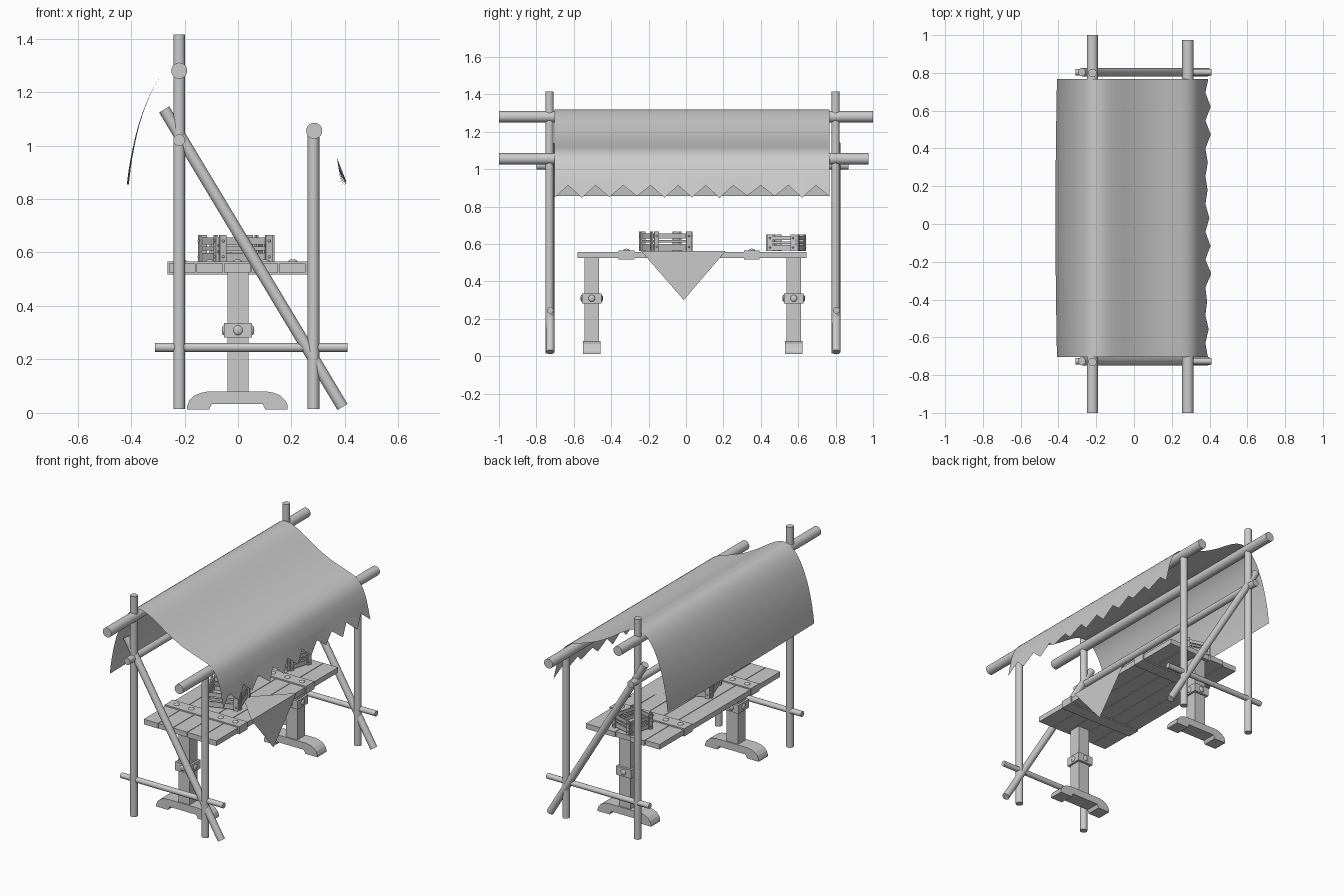
import bpy, bmesh, math, random
from mathutils import Vector, Matrix

if "Cube" in bpy.data.objects:
    bpy.data.objects.remove(bpy.data.objects["Cube"])

random.seed(4)
mat = bpy.data.materials.new("plain grey")
mat.diffuse_color = (0.6, 0.6, 0.6, 1)
mat.use_nodes = True
mat.node_tree.nodes["Principled BSDF"].inputs["Base Color"].default_value = mat.diffuse_color


def finish(name, bm, smooth=False, normals=True):
    if normals:
        bmesh.ops.recalc_face_normals(bm, faces=bm.faces)
    me = bpy.data.meshes.new(name)
    bm.to_mesh(me)
    bm.free()
    me.materials.append(mat)
    ob = bpy.data.objects.new(name, me)
    bpy.context.collection.objects.link(ob)
    if smooth:
        bpy.context.view_layer.objects.active = ob
        ob.select_set(True)
        bpy.ops.object.shade_smooth_by_angle(angle=math.radians(40))
        ob.select_set(False)
    return ob


def add_box(bm, x0, x1, y0, y1, z0, z1, m=Matrix()):
    c = Vector(((x0 + x1) / 2, (y0 + y1) / 2, (z0 + z1) / 2))
    s = Matrix.Diagonal((x1 - x0, y1 - y0, z1 - z0, 1))
    bmesh.ops.create_cube(bm, size=1, matrix=m @ Matrix.Translation(c) @ s)


def pole(name, a, b, r):
    a, b = Vector(a), Vector(b)
    d = b - a
    bm = bmesh.new()
    m = Matrix.Translation((a + b) / 2) @ d.to_track_quat('Z', 'Y').to_matrix().to_4x4()
    bmesh.ops.create_cone(bm, cap_ends=True, segments=20, radius1=r, radius2=r,
                          depth=d.length, matrix=m)
    return finish(name, bm, True)


def add_stud(bm, p, r, flat):
    # flattened ball, flat gives the scale on each axis
    m = Matrix.Translation(p) @ Matrix.Diagonal((*flat, 1))
    bmesh.ops.create_uvsphere(bm, u_segments=14, v_segments=8, radius=r, matrix=m)


# frame: posts, cross bars and diagonal braces at both ends
for side, y in (("front", -0.73), ("back", 0.80)):
    pole(side + "_tall_post", (-0.22, y, 0.015), (-0.22, y, 1.415), 0.022)
    pole(side + "_short_post", (0.282, y, 0.015), (0.282, y, 1.06), 0.022)
    pole(side + "_cross_bar", (-0.31, y + 0.004, 0.245), (0.41, y + 0.004, 0.245), 0.017)
    pole(side + "_diagonal_brace", (-0.276, y + 0.004, 1.135), (0.391, y + 0.004, 0.022), 0.022)

# long poles carrying the awning
pole("ridge_pole", (-0.22, -1, 1.28), (-0.22, 1, 1.28), 0.03)
pole("eave_pole", (0.285, -1, 1.055), (0.285, 0.975, 1.055), 0.03)
pole("rear_tie_pole", (-0.22, -0.80, 1.02), (-0.22, 0.87, 1.02), 0.022)

# awning sheet: smooth profile swept along y with a toothed hem
pts = [(-0.412, 0.855), (-0.40, 0.95), (-0.372, 1.08), (-0.33, 1.195), (-0.285, 1.27),
       (-0.235, 1.312), (-0.19, 1.318), (-0.14, 1.302), (-0.08, 1.267), (0, 1.215),
       (0.1, 1.163), (0.2, 1.127), (0.28, 1.098), (0.325, 1.058), (0.352, 1.0), (0.366, 0.955)]
prof = []
for i in range(len(pts) - 1):
    p = [Vector(pts[max(0, min(len(pts) - 1, i + k))]) for k in (-1, 0, 1, 2)]
    for j in range(3):
        t = j / 3
        prof.append(0.5 * (2 * p[1] + (p[2] - p[0]) * t
                           + (2 * p[0] - 5 * p[1] + 4 * p[2] - p[3]) * t * t
                           + (3 * p[1] - p[0] - 3 * p[2] + p[3]) * t ** 3))
prof.append(Vector(pts[-1]))
bm = bmesh.new()
cols = []
N = 20
for k in range(N + 1):
    y = -0.704 + 1.472 * k / N
    bulge = -0.008 * math.sin(math.pi * k / N)
    col = []
    for v in prof:
        w = max(0, min(1, (1.25 - v.y) / 0.4)) if v.x < -0.25 else 0
        col.append(bm.verts.new((v.x + 0.004 + bulge * w, y, v.y)))
    if k % 2:
        col.append(bm.verts.new((0.378, y, 0.913)))
    else:
        col.append(bm.verts.new((0.395 + random.uniform(-0.01, 0.016), y,
                                 0.85 + random.uniform(-0.006, 0.008))))
    cols.append(col)
for a, b in zip(cols, cols[1:]):
    for i in range(len(a) - 1):
        bm.faces.new((a[i], a[i + 1], b[i + 1], b[i]))
finish("awning", bm, True)

# table top: five planks
bm = bmesh.new()
for i in range(5):
    x = -0.259 + i * 0.1032
    add_box(bm, x, x + 0.0995, -0.585 + random.uniform(0, 0.012),
            0.645 - random.uniform(0, 0.012), 0.525, 0.558)
finish("table_planks", bm)

# straps around the planks with a stud on each plank
for name, y in (("front", -0.318), ("back", 0.352)):
    bm = bmesh.new()
    add_box(bm, -0.263, 0.261, y - 0.042, y + 0.042, 0.518, 0.566)
    finish(name + "_strap", bm)
    bm = bmesh.new()
    for i in range(5):
        add_stud(bm, (-0.208 + i * 0.1032, y, 0.566), 0.017, (1, 1, 0.5))
    finish(name + "_strap_studs", bm, True)

# trestle legs: column, collar with studs, and arched foot
foot = [(-0.19, 0.012), (-0.108, 0.012), (-0.098, 0.034), (0.092, 0.034), (0.102, 0.012),
        (0.186, 0.012), (0.186, 0.026), (0.178, 0.046), (0.16, 0.064), (0.135, 0.075), (0.108, 0.08),
        (-0.112, 0.08), (-0.139, 0.075), (-0.164, 0.064), (-0.182, 0.046), (-0.19, 0.026)]
for name, y in (("front", -0.504), ("back", 0.576)):
    bm = bmesh.new()
    add_box(bm, -0.04, 0.04, y - 0.038, y + 0.038, 0.078, 0.526)
    finish(name + "_leg", bm)
    bm = bmesh.new()
    add_box(bm, -0.053, 0.053, y - 0.053, y + 0.053, 0.282, 0.336)
    finish(name + "_leg_collar", bm)
    bm = bmesh.new()
    for s in (-1, 1):
        add_stud(bm, (s * 0.053, y, 0.309), 0.018, (0.45, 1, 1))
        add_stud(bm, (0, y + s * 0.053, 0.309), 0.018, (1, 0.45, 1))
    finish(name + "_collar_studs", bm, True)
    bm = bmesh.new()
    f = bm.faces.new([bm.verts.new((x, y - 0.046, z)) for x, z in foot])
    ext = bmesh.ops.extrude_face_region(bm, geom=[f])
    bmesh.ops.translate(bm, vec=(0, 0.092, 0),
                        verts=[v for v in ext["geom"] if isinstance(v, bmesh.types.BMVert)])
    finish(name + "_foot", bm)

# folded cloth: one half lies on the table, the other hangs over the edge
bm = bmesh.new()
a, b = bm.verts.new((0.263, -0.24, 0.562)), bm.verts.new((0.263, 0.212, 0.562))
bm.faces.new((a, b, bm.verts.new((0.04, -0.01, 0.562))))
bm.faces.new((b, a, bm.verts.new((0.258, -0.012, 0.30))))
finish("table_cloth", bm)


# slatted crates
def crate(name, x, y, size, h, turn):
    m = Matrix.Translation((x, y, 0.561)) @ Matrix.Rotation(math.radians(turn), 4, 'Z')
    s, t = size / 2, 0.008
    bm = bmesh.new()
    add_box(bm, -s + t, s - t, -s + t, s - t, 0.004, 0.012, m)
    nails = []
    for q in range(4):
        r = m @ Matrix.Rotation(q * math.pi / 2, 4, 'Z')
        for z0, z1 in ((0.06, 0.36), (0.44, 0.58), (0.66, 0.9)):
            add_box(bm, -s + t, s - t, -s + t, -s + 2 * t, z0 * h, z1 * h, r)
        for px in (-s + 0.025, s - 0.025):
            add_box(bm, px - 0.013, px + 0.013, -s, -s + t, 0, h, r)
            nails += [r @ Vector((px, -s, k * h)) for k in (0.22, 0.78)]
    finish(name, bm)
    bm = bmesh.new()
    for p in nails:
        add_stud(bm, p, 0.005, (1, 1, 1))
    finish(name + "_nails", bm, True)


crate("large_crate", -0.007, -0.108, 0.232, 0.105, 19)
crate("small_crate", 0.0, 0.535, 0.178, 0.09, -16)
